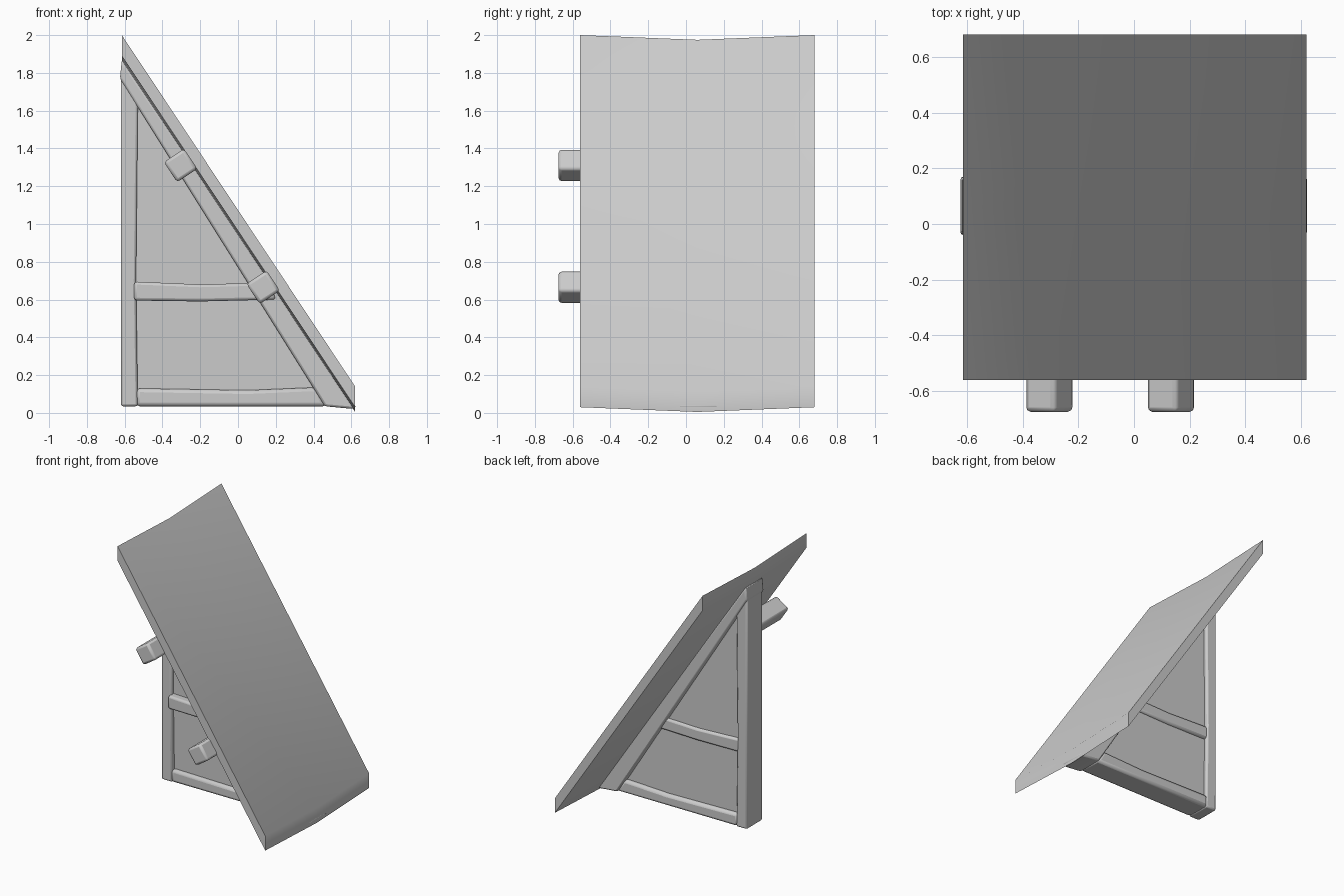
import bpy
import bmesh
from math import atan2, radians

cube = bpy.data.objects.get("Cube")
if cube:
    bpy.data.objects.remove(cube, do_unlink=True)

grey = bpy.data.materials.new("plain grey")
grey.use_nodes = True
COLOUR = (0.6, 0.6, 0.6, 1)
grey.diffuse_color = COLOUR
grey.node_tree.nodes["Principled BSDF"].inputs["Base Color"].default_value = COLOUR


def finish(name, bm, bevel=0.0):
    """Turn a bmesh into a shaded object with softly rounded edges."""
    bmesh.ops.recalc_face_normals(bm, faces=bm.faces)
    mesh = bpy.data.meshes.new(name)
    bm.to_mesh(mesh)
    bm.free()
    mesh.materials.append(grey)
    obj = bpy.data.objects.new(name, mesh)
    bpy.context.collection.objects.link(obj)
    if bevel:
        mod = obj.modifiers.new("soft edges", "BEVEL")
        mod.width = bevel
        mod.segments = 2
        mod.limit_method = "ANGLE"
        mod.angle_limit = radians(30)
    bpy.ops.object.select_all(action="DESELECT")
    obj.select_set(True)
    bpy.context.view_layer.objects.active = obj
    bpy.ops.object.shade_smooth_by_angle(angle=radians(35))
    return obj


def prism(name, outline, y0, y1, bevel=0.012):
    """Extrude an x-z outline from y0 to y1."""
    bm = bmesh.new()
    face = bm.faces.new([bm.verts.new((x, y0, z)) for x, z in outline])
    side = bmesh.ops.extrude_face_region(bm, geom=[face])["geom"]
    verts = [v for v in side if isinstance(v, bmesh.types.BMVert)]
    bmesh.ops.translate(bm, verts=verts, vec=(0, y1 - y0, 0))
    return finish(name, bm, bevel)


# Sloping roof slab, sagging along its middle
LEFT, RIGHT = (-0.615, 2.0), (0.62, 0.14)
THICK, SAG = 0.11, 0.025
bm = bmesh.new()
rings = []
for y, dip in ((-0.56, 0), (0.06, SAG), (0.68, 0)):
    corners = [(x, z - dip - t) for (x, z), t in
               ((LEFT, 0), (RIGHT, 0), (RIGHT, THICK), (LEFT, THICK))]
    rings.append([bm.verts.new((x, y, z)) for x, z in corners])
for a, b in zip(rings, rings[1:]):
    for i in range(4):
        j = (i + 1) % 4
        bm.faces.new((a[i], a[j], b[j], b[i]))
bm.faces.new(rings[0])
bm.faces.new(rings[-1])
finish("roof_slab", bm)

# Triangular timber frame
prism("post", [(-0.62, 0.035), (-0.53, 0.035), (-0.54, 0.7), (-0.53, 1.66),
               (-0.62, 1.82)], -0.03, 0.16)
prism("rafter", [(-0.625, 1.77), (-0.615, 1.87), (0.627, 0.03), (0.6, 0.022),
                 (0.46, 0.035)], -0.04, 0.17)
prism("bottom_beam", [(-0.54, 0.035), (0.47, 0.035), (0.41, 0.135),
                      (0.05, 0.12), (-0.54, 0.13)], -0.03, 0.16, 0.02)
prism("middle_rail", [(-0.55, 0.595), (-0.2, 0.59), (0.2, 0.6), (0.17, 0.69),
                      (-0.2, 0.68), (-0.55, 0.695)], -0.055, 0.15, 0.015)

# Infill panel set back between the timbers
prism("panel", [(-0.58, 0.08), (0.46, 0.08), (-0.58, 1.74)], 0.0, 0.13, 0)

# Square roof beams running from the frame out past the slab edge
slope = atan2(RIGHT[1] - LEFT[1], RIGHT[0] - LEFT[0])
half = 0.064
for label, x, z in (("upper", -0.304, 1.31), ("lower", 0.133, 0.665)):
    square = [(-half, -half), (half, -half), (half, half), (-half, half)]
    beam = prism(label + "_roof_beam", square, -0.675, 0.05, 0.016)
    beam.location = (x, 0, z)
    beam.rotation_euler = (0, -slope, 0)
